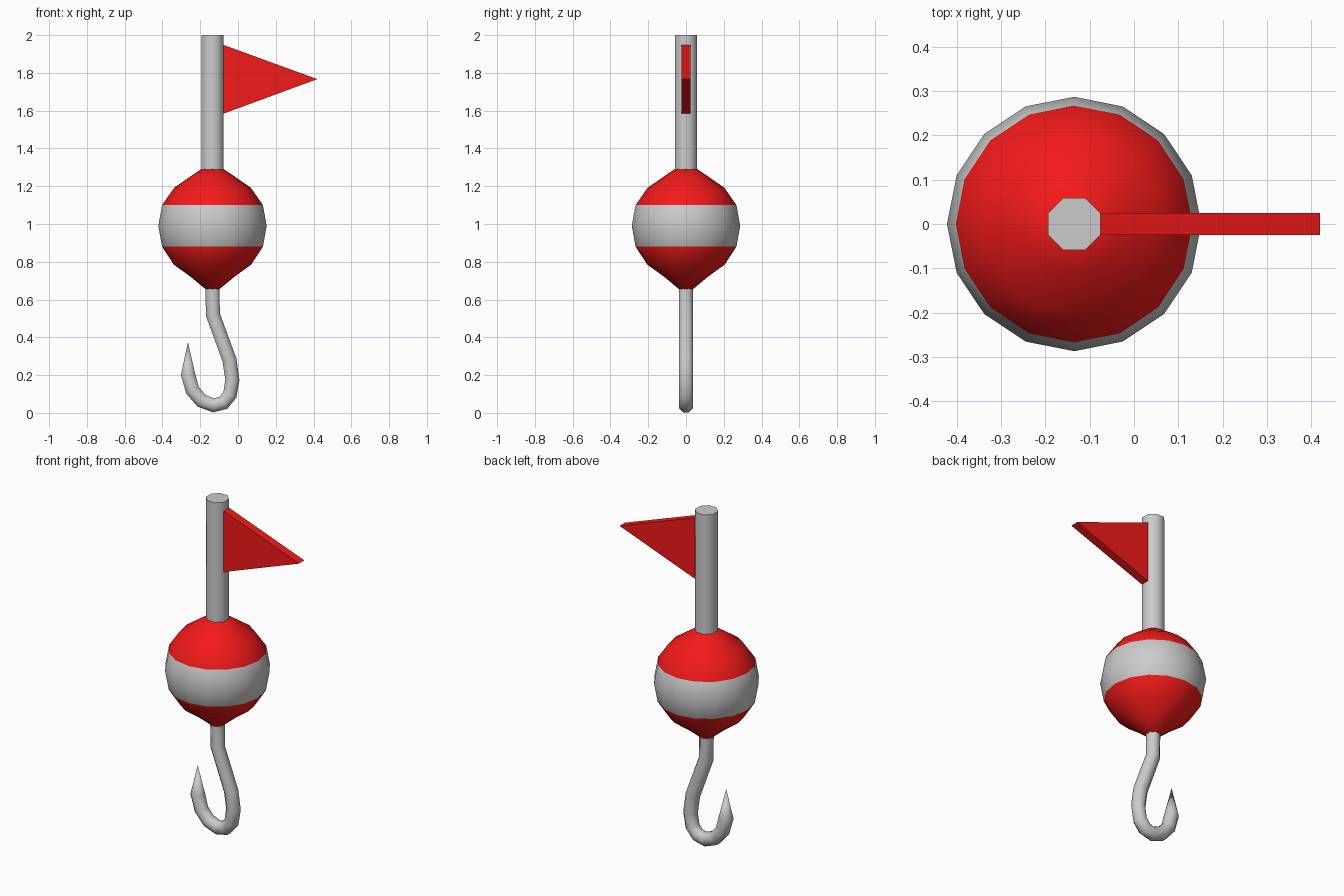
import bpy, bmesh, math
from mathutils import Vector, Matrix

if "Cube" in bpy.data.objects:
    bpy.data.objects.remove(bpy.data.objects["Cube"])

AXIS = -0.135  # x of the float's vertical axis


def material(name, color):
    m = bpy.data.materials.new(name)
    m.diffuse_color = (*color, 1)
    m.use_nodes = True
    m.node_tree.nodes["Principled BSDF"].inputs["Base Color"].default_value = m.diffuse_color
    return m


RED = material("red", (0.9, 0.01, 0.01))
GREY = material("grey", (0.8, 0.8, 0.8))


def finish(name, bm, mats=(), angle=None):
    bmesh.ops.recalc_face_normals(bm, faces=bm.faces)
    me = bpy.data.meshes.new(name)
    bm.to_mesh(me)
    bm.free()
    for m in mats:
        me.materials.append(m)
    ob = bpy.data.objects.new(name, me)
    bpy.context.collection.objects.link(ob)
    if angle:
        bpy.ops.object.select_all(action='DESELECT')
        ob.select_set(True)
        bpy.context.view_layer.objects.active = ob
        bpy.ops.object.shade_smooth_by_angle(angle=math.radians(angle))
    return ob


def bridge(bm, a, b):
    n = len(a)
    return [bm.faces.new((a[i], a[(i + 1) % n], b[(i + 1) % n], b[i])) for i in range(n)]


# float: lathed ball with 16 sides and a grey band
profile = [(0.037, 0.655), (0.115, 0.72), (0.205, 0.785), (0.267, 0.88), (0.287, 0.99),
           (0.267, 1.10), (0.203, 1.192), (0.115, 1.253), (0.06, 1.29)]
bm = bmesh.new()
rings = [[bm.verts.new((AXIS + r * math.cos(k * math.pi / 8), r * math.sin(k * math.pi / 8), z))
          for k in range(16)] for r, z in profile]
for i in range(len(rings) - 1):
    for f in bridge(bm, rings[i], rings[i + 1]):
        f.material_index = 1 if i in (3, 4) else 0
bm.faces.new(rings[0])
bm.faces.new(rings[-1])
finish("float_ball", bm, (RED, GREY), 50)

# pole: octagonal prism with flats facing the axes
bm = bmesh.new()
bmesh.ops.create_cone(bm, cap_ends=True, segments=8, radius1=0.064, radius2=0.064, depth=0.73,
                      matrix=Matrix.Translation((AXIS, 0, 1.635)) @ Matrix.Rotation(math.pi / 8, 4, 'Z'))
finish("pole", bm, angle=60)

# flag: triangular pennant with thickness
bm = bmesh.new()
tri = [(-0.08, 1.583), (0.42, 1.767), (-0.08, 1.949)]
front, back = ([bm.verts.new((x, y, z)) for x, z in tri] for y in (-0.025, 0.025))
bridge(bm, front, back)
bm.faces.new(front)
bm.faces.new(back)
finish("flag", bm, (RED,))

# hook: octagonal tube swept along a bent path, ending in a point
path = [Vector((x, 0, z)) for x, z in
        [(AXIS, 0.67), (-0.133, 0.52), (-0.045, 0.28), (-0.030, 0.175), (-0.043, 0.095),
         (-0.077, 0.053), (-0.13, 0.04), (-0.193, 0.064), (-0.241, 0.12), (-0.265, 0.206),
         (-0.265, 0.375)]]
bm = bmesh.new()
rings = []
for i, p in enumerate(path[:-1]):
    before = (p - path[i - 1]).normalized() if i else Vector((0, 0, -1))
    tangent = (before + (path[i + 1] - p).normalized()).normalized()
    side = tangent.cross(Vector((0, 1, 0)))
    angles = [(k + 0.5) * math.pi / 4 for k in range(8)]
    rings.append([bm.verts.new(p + 0.0405 * (side * math.cos(a) + Vector((0, 1, 0)) * math.sin(a)))
                  for a in angles])
for a, b in zip(rings, rings[1:]):
    bridge(bm, a, b)
bm.faces.new(rings[0])
tip = bm.verts.new(path[-1])
for k in range(8):
    bm.faces.new((rings[-1][k], rings[-1][(k + 1) % 8], tip))
finish("hook", bm, angle=60)
